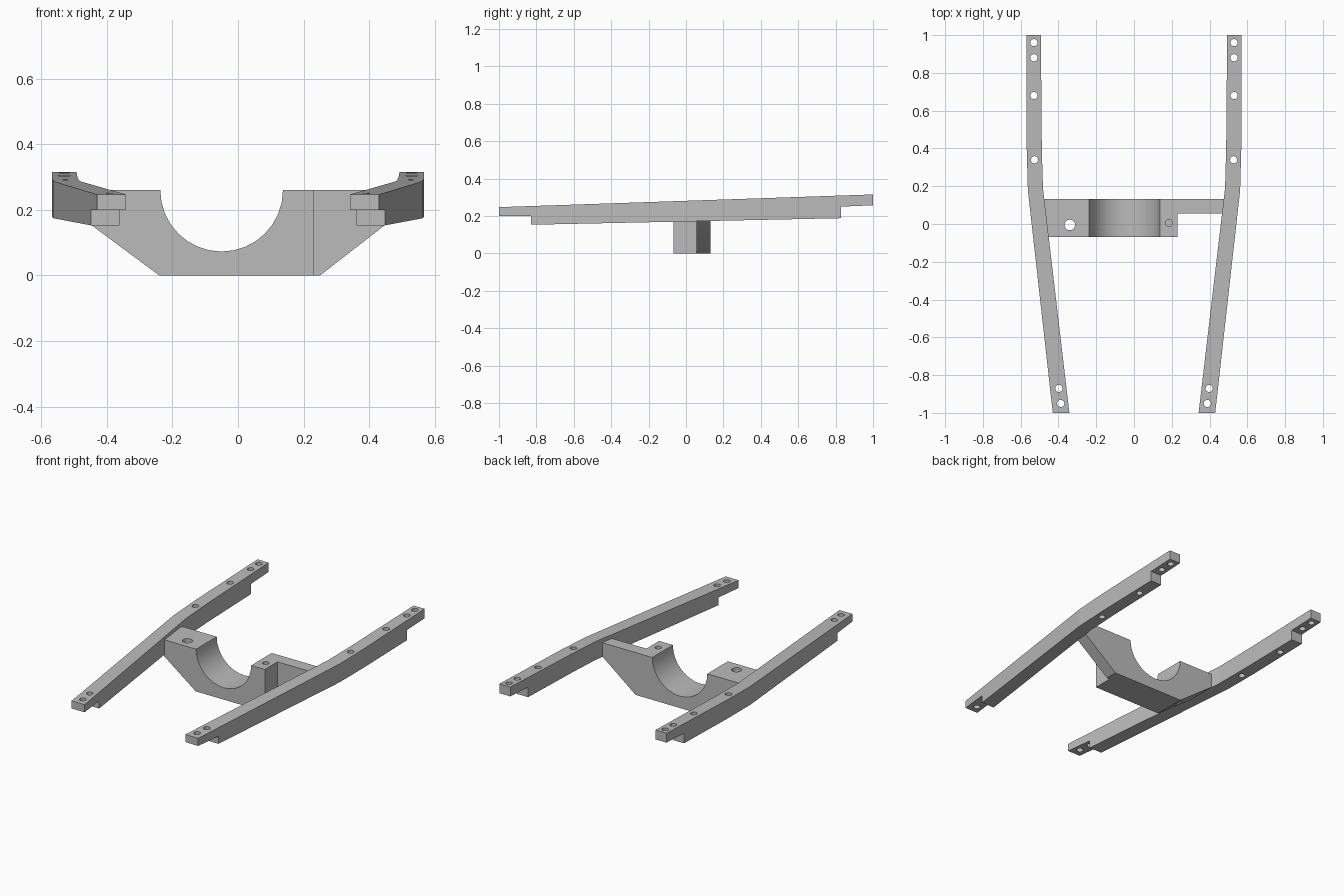
import bpy
import bmesh
from math import pi, cos, sin

if "Cube" in bpy.data.objects:
    bpy.data.objects.remove(bpy.data.objects["Cube"], do_unlink=True)

grey = bpy.data.materials.new("plain grey")
grey.use_nodes = True
colour = (0.5, 0.5, 0.5, 1)
grey.diffuse_color = colour
grey.node_tree.nodes["Principled BSDF"].inputs["Base Color"].default_value = colour


def prism(name, outline, axis, low, high):
    """Extrude a closed 2D outline along an axis (0 = x, 1 = y, 2 = z)."""
    bm = bmesh.new()

    def place(p, d):
        co = list(p)
        co.insert(axis, d)
        return bm.verts.new(co)

    face = bm.faces.new([place(p, low) for p in outline])
    moved = bmesh.ops.extrude_face_region(bm, geom=[face])["geom"]
    for v in moved:
        if isinstance(v, bmesh.types.BMVert):
            v.co[axis] = high
    bmesh.ops.recalc_face_normals(bm, faces=bm.faces)
    mesh = bpy.data.meshes.new(name)
    bm.to_mesh(mesh)
    bm.free()
    mesh.materials.append(grey)
    obj = bpy.data.objects.new(name, mesh)
    bpy.context.collection.objects.link(obj)
    return obj


def circle(x, y, r, n=20):
    return [(x + r * cos(2 * pi * i / n), y + r * sin(2 * pi * i / n)) for i in range(n)]


def cut(obj, tool, operation="DIFFERENCE"):
    """Bake a boolean into obj and discard the tool."""
    tool.hide_render = True
    mod = obj.modifiers.new("cut", "BOOLEAN")
    mod.object, mod.operation, mod.solver = tool, operation, "EXACT"
    graph = bpy.context.evaluated_depsgraph_get()
    graph.update()
    baked = bpy.data.meshes.new_from_object(obj.evaluated_get(graph))
    obj.modifiers.clear()
    obj.data = baked
    bpy.data.objects.remove(tool, do_unlink=True)


# Rails: plan outline crossed with the stepped side outline
plan = [(0.43, -1), (0.562, 0.18), (0.568, 0.4), (0.568, 1),
        (0.493, 1), (0.488, 0.4), (0.482, 0.19), (0.342, -1)]
side = [(-1, 0.2), (-0.83, 0.2), (-0.83, 0.153), (0.83, 0.188), (0.83, 0.25),
        (1, 0.257), (1, 0.315), (-1, 0.247)]
rail_holes = [(0.53, 0.96), (0.53, 0.88), (0.53, 0.68), (0.527, 0.34),
              (0.398, -0.87), (0.388, -0.95)]
for name, s in (("left_rail", 1), ("right_rail", -1)):
    rail = prism(name, [(s * x, y) for x, y in plan], 2, 0, 0.5)
    cut(rail, prism("side_tool", side, 0, -1, 1), "INTERSECT")
    for x, y in rail_holes:
        cut(rail, prism("hole_tool", circle(s * x, y, 0.019), 2, 0, 0.6))

# Cradle: cross member with a round saddle, offset to one side
arc = [(-0.05 + 0.187 * cos(pi + pi * i / 16), 0.26 + 0.187 * sin(pi + pi * i / 16))
       for i in range(17)]
profile = [(0.5, 0.26), (0.5, 0.2), (0.468, 0.169), (0.25, 0),
           (-0.24, 0), (-0.468, 0.169), (-0.5, 0.2), (-0.5, 0.26)]
cradle = prism("cradle", arc + profile, 1, -0.068, 0.132)

# Narrow arm on the left and two bolt holes
notch = [(0.23, -0.2), (0.7, -0.2), (0.7, 0.055), (0.23, 0.055)]
cut(cradle, prism("notch_tool", notch, 2, -0.1, 0.5))
cut(cradle, prism("through_hole_tool", circle(-0.34, -0.005, 0.028), 2, -0.1, 0.5))
cut(cradle, prism("blind_hole_tool", circle(0.185, 0.005, 0.018), 2, 0.1, 0.5))

bpy.ops.object.select_all(action="DESELECT")
cradle.select_set(True)
bpy.context.view_layer.objects.active = cradle
bpy.ops.object.shade_smooth_by_angle(angle=pi / 6)
